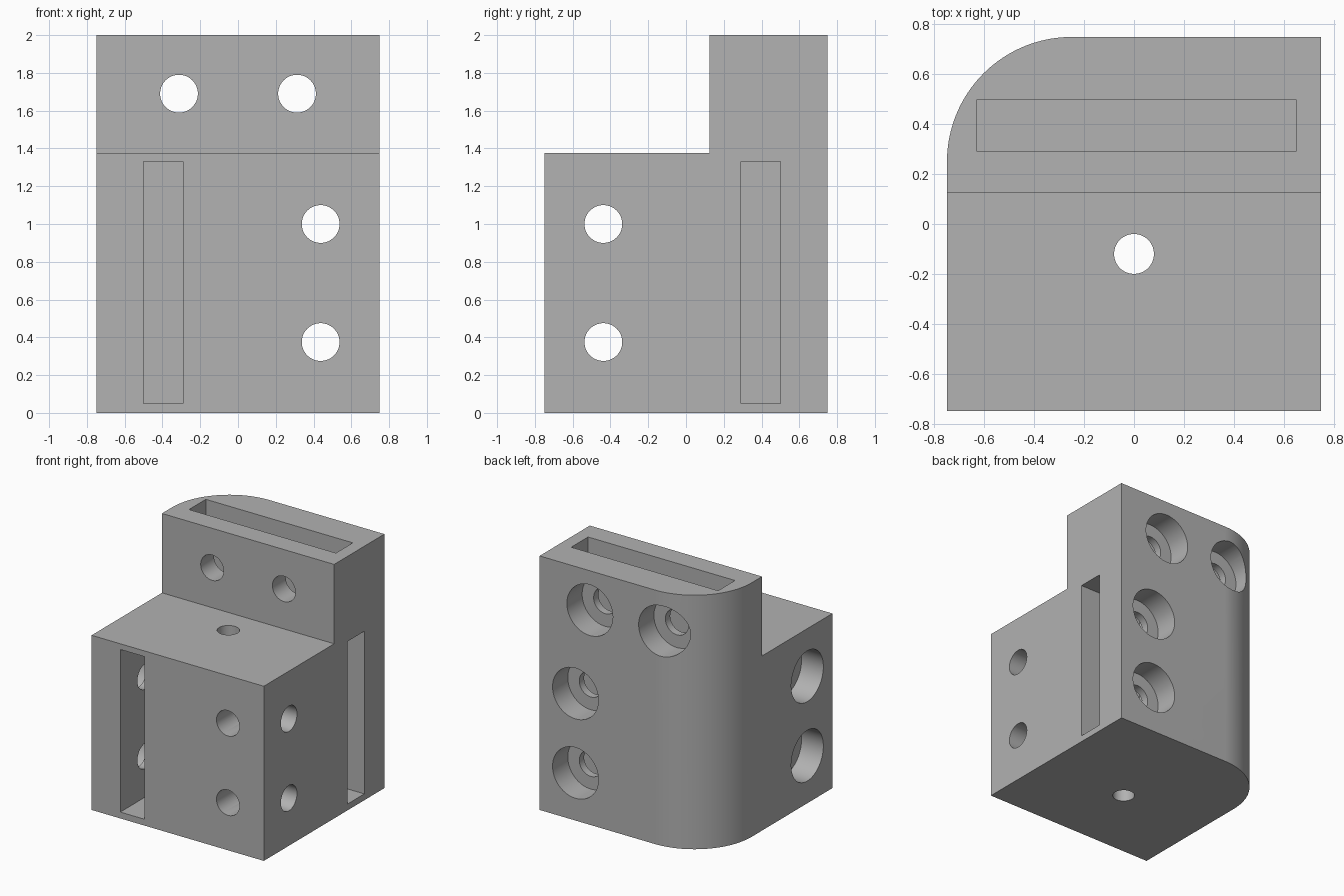
import bpy
import bmesh
import math
from mathutils import Matrix, Vector

if "Cube" in bpy.data.objects:
    bpy.data.objects.remove(bpy.data.objects["Cube"], do_unlink=True)

HALF, HEIGHT = 0.75, 2.0
SLOT_DEPTH = 0.56          # nut slots reach past the bolt centres
BORE_DEPTH = 0.19          # bolt head recesses
BOLT_R, HEAD_R, PILOT_R = 0.1, 0.2, 0.08
OVER = 0.1                 # cutter overshoot beyond the faces

grey = bpy.data.materials.new("grey plastic")
grey.use_nodes = True
colour = (0.445, 0.445, 0.445, 1)
grey.diffuse_color = colour
grey.node_tree.nodes["Principled BSDF"].inputs["Base Color"].default_value = colour


def make_object(name, bm):
    bmesh.ops.recalc_face_normals(bm, faces=bm.faces)
    mesh = bpy.data.meshes.new(name)
    bm.to_mesh(mesh)
    bm.free()
    mesh.materials.append(grey)
    obj = bpy.data.objects.new(name, mesh)
    bpy.context.collection.objects.link(obj)
    return obj


def box(name, low, high):
    low, high = Vector(low), Vector(high)
    bm = bmesh.new()
    place = Matrix.Translation((low + high) / 2) @ Matrix.Diagonal((*(high - low), 1))
    bmesh.ops.create_cube(bm, size=1, matrix=place)
    return make_object(name, bm)


def cylinder(name, start, end, radius):
    start, end = Vector(start), Vector(end)
    axis = end - start
    turn = axis.to_track_quat("Z", "Y").to_matrix().to_4x4()
    bm = bmesh.new()
    bmesh.ops.create_cone(bm, cap_ends=True, segments=64, radius1=radius, radius2=radius,
                          depth=axis.length, matrix=Matrix.Translation((start + end) / 2) @ turn)
    return make_object(name, bm)


# Block with one rounded vertical corner at the back right
corner_r, steps = 0.5, 40
outline = [(-HALF, -HALF), (HALF, -HALF), (HALF, HALF)]
for i in range(steps + 1):
    a = math.pi / 2 * (1 + i / steps)
    outline.append((-HALF + corner_r + corner_r * math.cos(a),
                    HALF - corner_r + corner_r * math.sin(a)))
bm = bmesh.new()
base = bm.faces.new([bm.verts.new((x, y, 0)) for x, y in outline])
top = bmesh.ops.extrude_face_region(bm, geom=[base])
bmesh.ops.translate(bm, vec=(0, 0, HEIGHT),
                    verts=[v for v in top["geom"] if isinstance(v, bmesh.types.BMVert)])
body = make_object("corner_bracket", bm)

# Front step and the three nut slots
far = HALF + OVER
cutters = [
    box("step_cutter", (-1, -1, 1.375), (1, 0.125, HEIGHT + OVER)),
    box("front_slot_cutter", (-0.5, -far, 0.05), (-0.29, -HALF + SLOT_DEPTH, 1.33)),
    box("side_slot_cutter", (HALF - SLOT_DEPTH, 0.29, 0.05), (far, 0.5, 1.33)),
    box("top_slot_cutter", (-0.63, 0.29, HEIGHT - SLOT_DEPTH), (0.65, 0.5, HEIGHT + OVER)),
    cylinder("pilot_hole_cutter", (0, -0.12, -OVER), (0, -0.12, 1.5), PILOT_R),
]

# Bolt holes through the back, with head recesses on the back face
for x, z in ((-0.3125, 1.69), (0.3125, 1.69), (0.4375, 1.0), (0.4375, 0.375)):
    cutters.append(cylinder("back_bolt_cutter", (x, -far, z), (x, far, z), BOLT_R))
    cutters.append(cylinder("back_head_cutter", (x, HALF - BORE_DEPTH, z), (x, far, z), HEAD_R))

# Bolt holes through the sides, with head recesses on the right face
for z in (1.0, 0.375):
    y = -0.4375
    cutters.append(cylinder("side_bolt_cutter", (-far, y, z), (far, y, z), BOLT_R))
    cutters.append(cylinder("side_head_cutter", (-far, y, z), (-HALF + BORE_DEPTH, y, z), HEAD_R))

# Apply every cut to the body, then drop the cutters
bpy.context.view_layer.objects.active = body
for cutter in cutters:
    cutter.hide_render = True
    cut = body.modifiers.new("cut", "BOOLEAN")
    cut.operation, cut.solver, cut.object = "DIFFERENCE", "EXACT", cutter
    bpy.ops.object.modifier_apply(modifier=cut.name)
    bpy.data.objects.remove(cutter, do_unlink=True)

# Smooth the round surfaces only
bpy.ops.object.select_all(action="DESELECT")
body.select_set(True)
bpy.ops.object.shade_smooth_by_angle(angle=math.radians(30))
